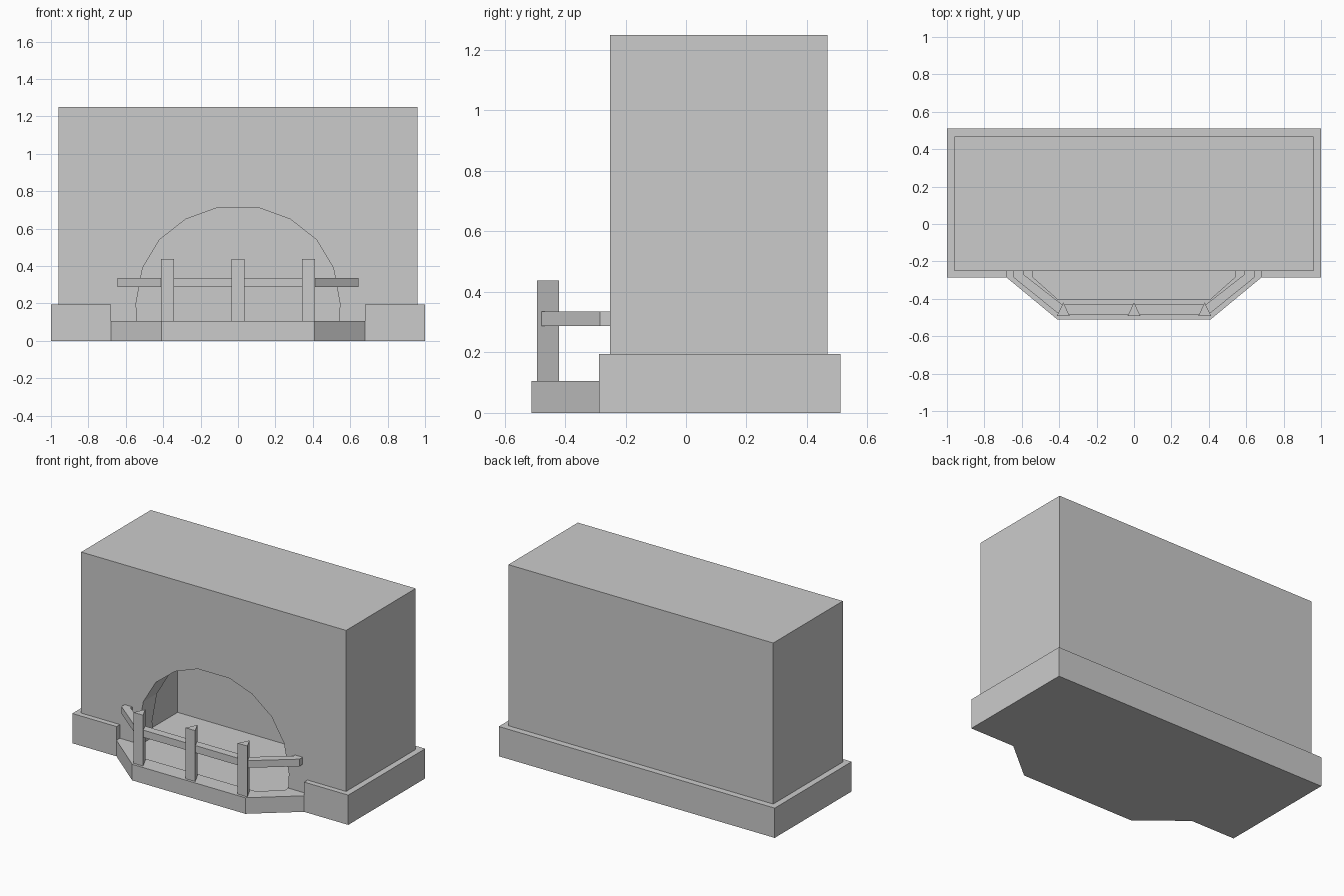
import bpy, bmesh
from mathutils import Vector

if "Cube" in bpy.data.objects:
    bpy.data.objects.remove(bpy.data.objects["Cube"])


def prism(name, points, start, end, axis='Z'):
    """Extrude a 2D outline along Z (points are x, y) or along Y (points are x, z)."""
    bm = bmesh.new()
    if axis == 'Z':
        verts = [bm.verts.new((x, y, start)) for x, y in points]
        move = Vector((0, 0, end - start))
    else:
        verts = [bm.verts.new((x, start, z)) for x, z in points]
        move = Vector((0, end - start, 0))
    face = bm.faces.new(verts)
    result = bmesh.ops.extrude_face_region(bm, geom=[face])
    moved = [g for g in result['geom'] if isinstance(g, bmesh.types.BMVert)]
    bmesh.ops.translate(bm, vec=move, verts=moved)
    bmesh.ops.recalc_face_normals(bm, faces=bm.faces[:])
    mesh = bpy.data.meshes.new(name)
    bm.to_mesh(mesh)
    bm.free()
    obj = bpy.data.objects.new(name, mesh)
    bpy.context.collection.objects.link(obj)
    return obj


def mirrored(half):
    """Complete a left-hand outline with its mirror image in x."""
    return half + [(-x, y) for x, y in reversed(half)]


def rect(x, y0, y1):
    return mirrored([(-x, y1), (-x, y0)])


def combine(target, tool, operation):
    """Apply a boolean and discard the tool object."""
    mod = target.modifiers.new(operation.lower(), 'BOOLEAN')
    mod.operation = operation
    mod.solver = 'EXACT'
    mod.object = tool
    bpy.context.view_layer.objects.active = target
    bpy.ops.object.modifier_apply(modifier=mod.name)
    bpy.data.objects.remove(tool)


HEARTH, FLOOR = 0.105, 0.095

# Plinth with the bay-shaped hearth projecting at the front
surround = prism("fireplace_surround", mirrored(
    [(-1, 0.51), (-1, -0.287), (-0.68, -0.287), (-0.41, -0.51)]), 0, 0.195)
combine(surround, prism("hearth_cut", rect(0.68, -0.7, -0.252), HEARTH, 0.4), 'DIFFERENCE')

# Chimney breast
combine(surround, prism("breast", rect(0.96, -0.252, 0.468), 0.15, 1.25), 'UNION')

# Arched opening through the front wall
arch = mirrored([(-0.54, FLOOR), (-0.545, 0.2), (-0.51, 0.39), (-0.42, 0.54),
                 (-0.28, 0.65), (-0.115, 0.71)])
combine(surround, prism("arch_cut", arch, -0.27, -0.08, 'Y'), 'DIFFERENCE')

# Wider firebox behind the arch
combine(surround, prism("firebox_cut", rect(0.62, -0.11, 0.26), FLOOR, 0.8), 'DIFFERENCE')

# Shallow sunken hearth floor
combine(surround, prism("floor_cut", mirrored(
    [(-0.54, -0.2), (-0.54, -0.285), (-0.41, -0.4)]), FLOOR, 0.15), 'DIFFERENCE')

# Guard rail following the hearth edge
outer = mirrored([(-0.645, -0.25), (-0.645, -0.285), (-0.4, -0.483)])
inner = mirrored([(-0.59, -0.25), (-0.59, -0.27), (-0.385, -0.43)])
prism("guard_rail", outer + inner[::-1], 0.288, 0.335)

# Triangular guard posts
for side, x in (("left", -0.378), ("middle", 0), ("right", 0.378)):
    prism("guard_post_" + side,
          [(x - 0.035, -0.493), (x + 0.035, -0.493), (x, -0.42)], HEARTH - 0.005, 0.438)
